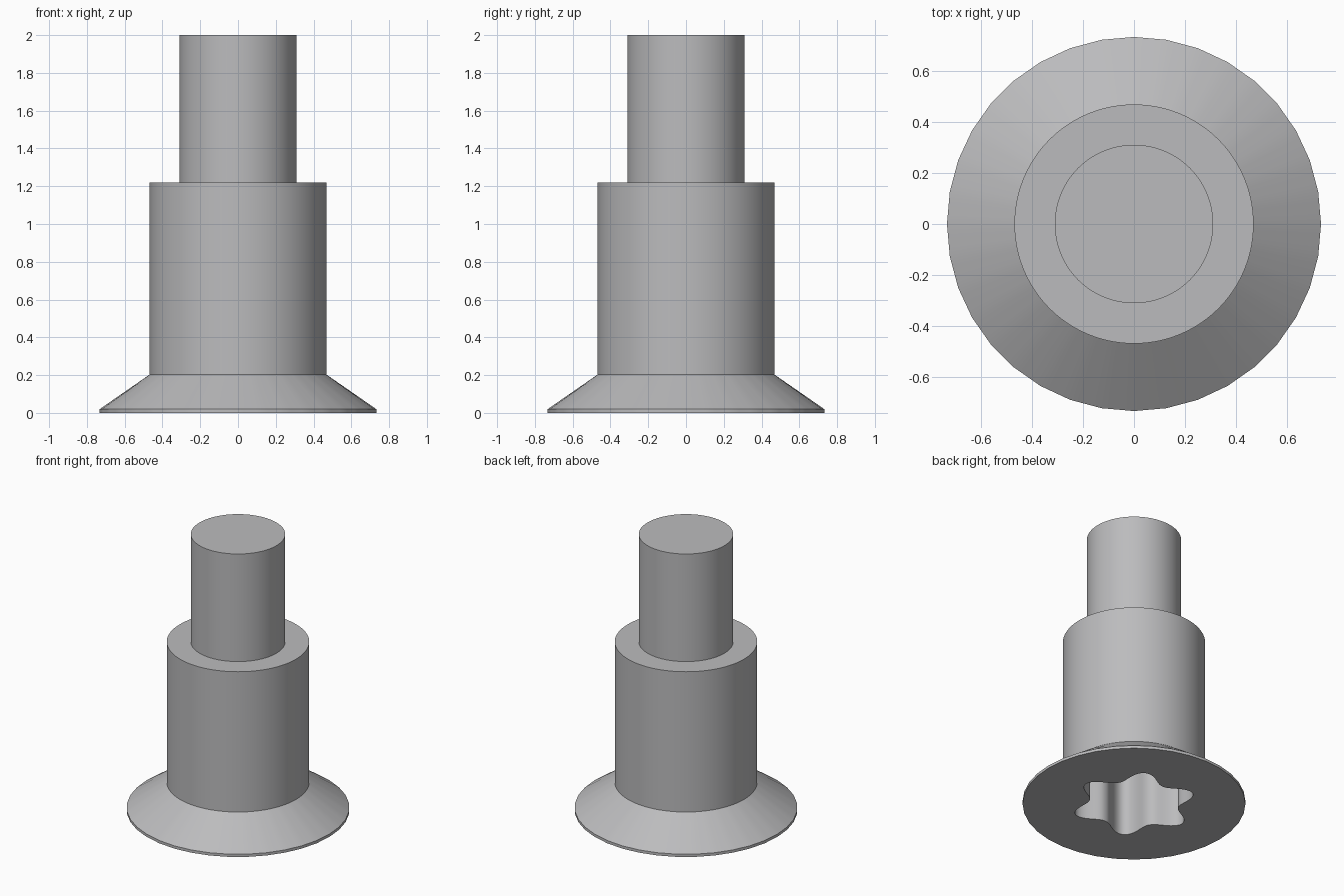
import bpy, bmesh, math

if "Cube" in bpy.data.objects:
    bpy.data.objects.remove(bpy.data.objects["Cube"])

N = 144          # points around each ring
RIM_SIDES = 36   # the head rim is a visible polygon


def circle(radius):
    return lambda a: radius


def polygon(radius, sides):
    half = math.pi / sides
    return lambda a: radius * math.cos(half) / math.cos(a % (2 * half) - half)


def star(inner, outer):
    # six-lobed drive socket outline, with lobes on the x axis
    return lambda a: inner + (outer - inner) * (0.5 + 0.5 * math.cos(6 * a)) ** 1.2


def skin(name, rings, material):
    """Join rings of (outline, z) into a closed solid."""
    bm = bmesh.new()
    loops = []
    for outline, z in rings:
        loop = []
        for i in range(N):
            a = 2 * math.pi * i / N
            r = outline(a)
            loop.append(bm.verts.new((r * math.cos(a), r * math.sin(a), z)))
        loops.append(loop)
    for low, high in zip(loops, loops[1:]):
        for i in range(N):
            j = (i + 1) % N
            bm.faces.new((low[i], low[j], high[j], high[i]))
    bm.faces.new(loops[0])
    bm.faces.new(loops[-1])
    bmesh.ops.recalc_face_normals(bm, faces=bm.faces)
    mesh = bpy.data.meshes.new(name)
    bm.to_mesh(mesh)
    bm.free()
    mesh.materials.append(material)
    obj = bpy.data.objects.new(name, mesh)
    bpy.context.collection.objects.link(obj)
    bpy.context.view_layer.objects.active = obj
    obj.select_set(True)
    bpy.ops.object.shade_smooth_by_angle(angle=math.radians(30))
    return obj


steel = bpy.data.materials.new("steel_grey")
steel.diffuse_color = (0.5, 0.5, 0.51, 1)
steel.use_nodes = True
steel.node_tree.nodes["Principled BSDF"].inputs["Base Color"].default_value = steel.diffuse_color

socket = star(0.295, 0.41)
rim = polygon(0.732, RIM_SIDES)

skin("star_drive_screw", [
    (socket, 0.5), (socket, 0.0),                   # drive socket
    (rim, 0.0), (rim, 0.02),                        # head rim
    (circle(0.468), 0.203),                         # countersunk cone
    (circle(0.468), 1.22),                          # thick body
    (circle(0.31), 1.22), (circle(0.31), 2.0),      # thin pin
], steel)
